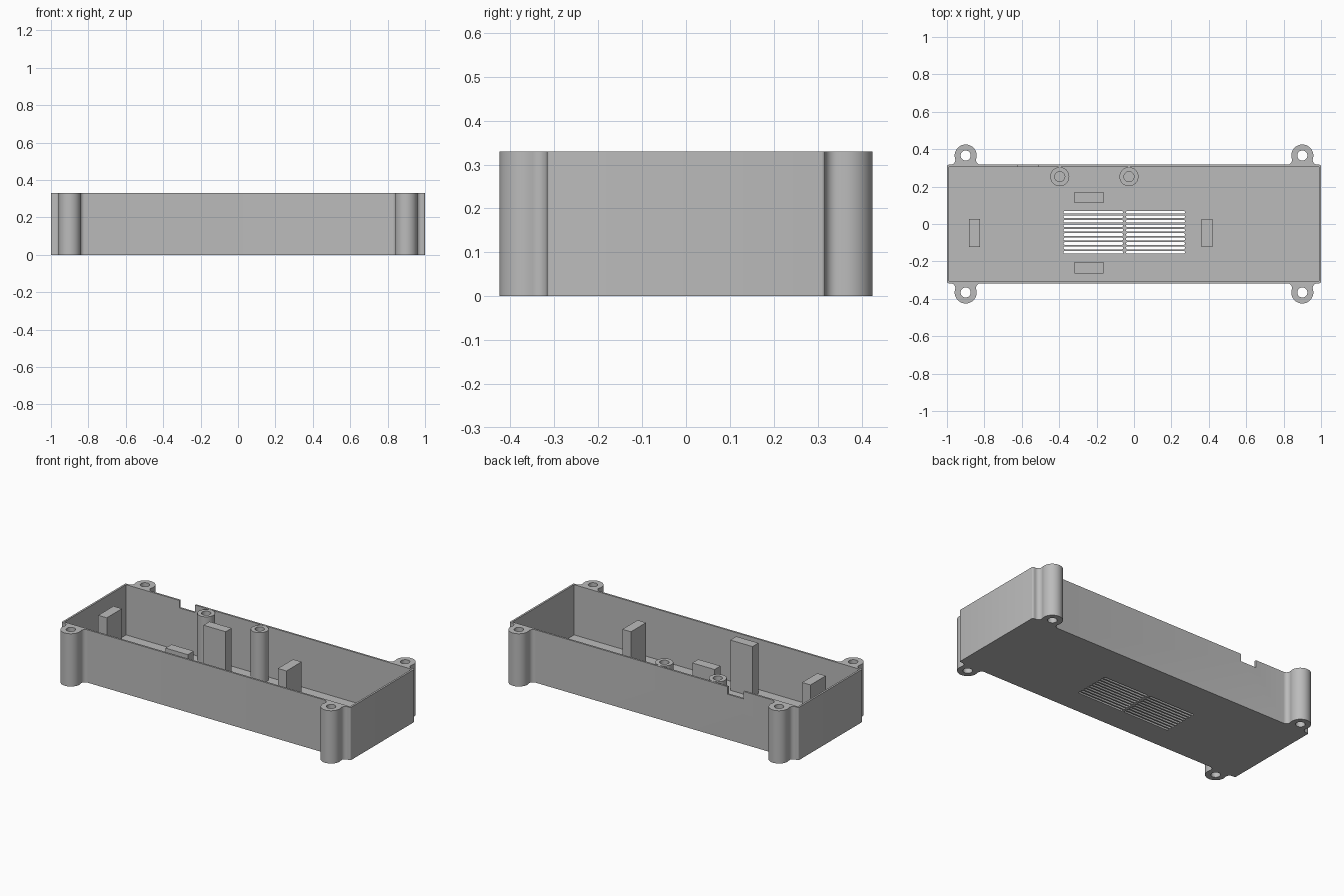
import bpy, bmesh
from math import pi, sin, cos, atan2, sqrt

if "Cube" in bpy.data.objects:
    bpy.data.objects.remove(bpy.data.objects["Cube"], do_unlink=True)

HX, HY, HZ = 1.0, 0.317, 0.33        # half length, half width, height
WALL, FLOOR = 0.012, 0.016
LUG_X, LUG_Y, LUG_R, FILLET = 0.9, 0.366, 0.059, 0.025
HOLE_R = 0.027

grey = bpy.data.materials.new("light grey plastic")
grey.use_nodes = True
colour = (0.5, 0.5, 0.5, 1)
grey.diffuse_color = colour
grey.node_tree.nodes["Principled BSDF"].inputs["Base Color"].default_value = colour


def arc(cx, cy, r, a0, a1, n):
    return [(cx + r * cos(a0 + (a1 - a0) * i / n),
             cy + r * sin(a0 + (a1 - a0) * i / n)) for i in range(n + 1)]


def circle(cx, cy, r, n=32):
    return arc(cx, cy, r, 0, 2 * pi, n)[:-1]


def rect(x0, x1, y0, y1):
    return [(x0, y0), (x1, y0), (x1, y1), (x0, y1)]


def slot(x0, x1, y, r):
    return arc(x1 - r, y, r, -pi / 2, pi / 2, 6) + arc(x0 + r, y, r, pi / 2, 3 * pi / 2, 6)


def prisms(name, items):
    """One mesh object from (outline, bottom, top) prisms."""
    bm = bmesh.new()
    for outline, z0, z1 in items:
        low = [bm.verts.new((x, y, z0)) for x, y in outline]
        high = [bm.verts.new((x, y, z1)) for x, y in outline]
        bm.faces.new(low[::-1])
        bm.faces.new(high)
        for i in range(len(low)):
            j = (i + 1) % len(low)
            bm.faces.new((low[i], low[j], high[j], high[i]))
    mesh = bpy.data.meshes.new(name)
    bm.to_mesh(mesh)
    bm.free()
    ob = bpy.data.objects.new(name, mesh)
    bpy.context.collection.objects.link(ob)
    mesh.materials.append(grey)
    return ob


def cut(ob, items):
    """Subtract prisms and discard the cutter."""
    cutter = prisms("cutter", items)
    cutter.hide_render = True
    mod = ob.modifiers.new("cut", 'BOOLEAN')
    mod.operation, mod.solver, mod.object = 'DIFFERENCE', 'EXACT', cutter
    bpy.context.view_layer.update()
    deps = bpy.context.evaluated_depsgraph_get()
    mesh = bpy.data.meshes.new_from_object(ob.evaluated_get(deps))
    ob.modifiers.clear()
    ob.data = mesh
    bpy.data.objects.remove(cutter, do_unlink=True)


def smooth(ob):
    bpy.ops.object.select_all(action='DESELECT')
    ob.select_set(True)
    bpy.context.view_layer.objects.active = ob
    bpy.ops.object.shade_smooth_by_angle(angle=pi / 6)


# Case outline: one quarter with a filleted screw lug, then mirrored
rise = HY + FILLET - LUG_Y
reach = sqrt((LUG_R + FILLET) ** 2 - rise ** 2)
lean = atan2(rise, reach)
half_lug = arc(LUG_X + reach, HY + FILLET, FILLET, 1.5 * pi, pi + lean, 8)
half_lug += arc(LUG_X, LUG_Y, LUG_R, lean, pi / 2, 14)[1:]
lug = half_lug + [(2 * LUG_X - x, y) for x, y in half_lug[-2::-1]]
quarter = arc(HX - 0.008, HY - 0.008, 0.008, 0, pi / 2, 4) + lug
back = quarter + [(-x, y) for x, y in quarter[::-1]]
outline = back + [(-x, -y) for x, y in back]

# Case body: hollow, then screw holes, cable notch and vent slots
case = prisms("case_body", [(outline, 0, HZ)])
cut(case, [(rect(WALL - HX, HX - WALL, WALL - HY, HY - WALL), FLOOR, 1)])
openings = [(circle(sx * LUG_X, sy * LUG_Y, HOLE_R), -0.1, 1)
            for sx in (-1, 1) for sy in (-1, 1)]
openings.append((rect(-0.62, -0.51, HY - 0.05, HY + 0.05), HZ - 0.047, 1))
for row in range(10):
    y = 0.0625 - row * 0.0238
    for x0, x1 in ((-0.377, -0.058), (-0.043, 0.273)):
        openings.append((slot(x0, x1, y, 0.0072), -0.1, 0.1))
cut(case, openings)
smooth(case)

# Hollow screw posts along the back wall
for name, x in (("right_screw_post", -0.397), ("left_screw_post", -0.027)):
    post = prisms(name, [(circle(x, 0.253, 0.051), FLOOR, HZ)])
    cut(post, [(circle(x, 0.253, HOLE_R), FLOOR + 0.01, 1)])
    smooth(post)

# Rectangular support pillars
for name, x, y, w, d in (("back_pillar", -0.24, 0.141, 0.154, 0.059),
                         ("front_pillar", -0.24, -0.234, 0.154, 0.059),
                         ("right_pillar", -0.852, -0.047, 0.059, 0.15),
                         ("left_pillar", 0.391, -0.047, 0.059, 0.15)):
    prisms(name, [(rect(x - w / 2, x + w / 2, y - d / 2, y + d / 2), FLOOR, HZ)])
